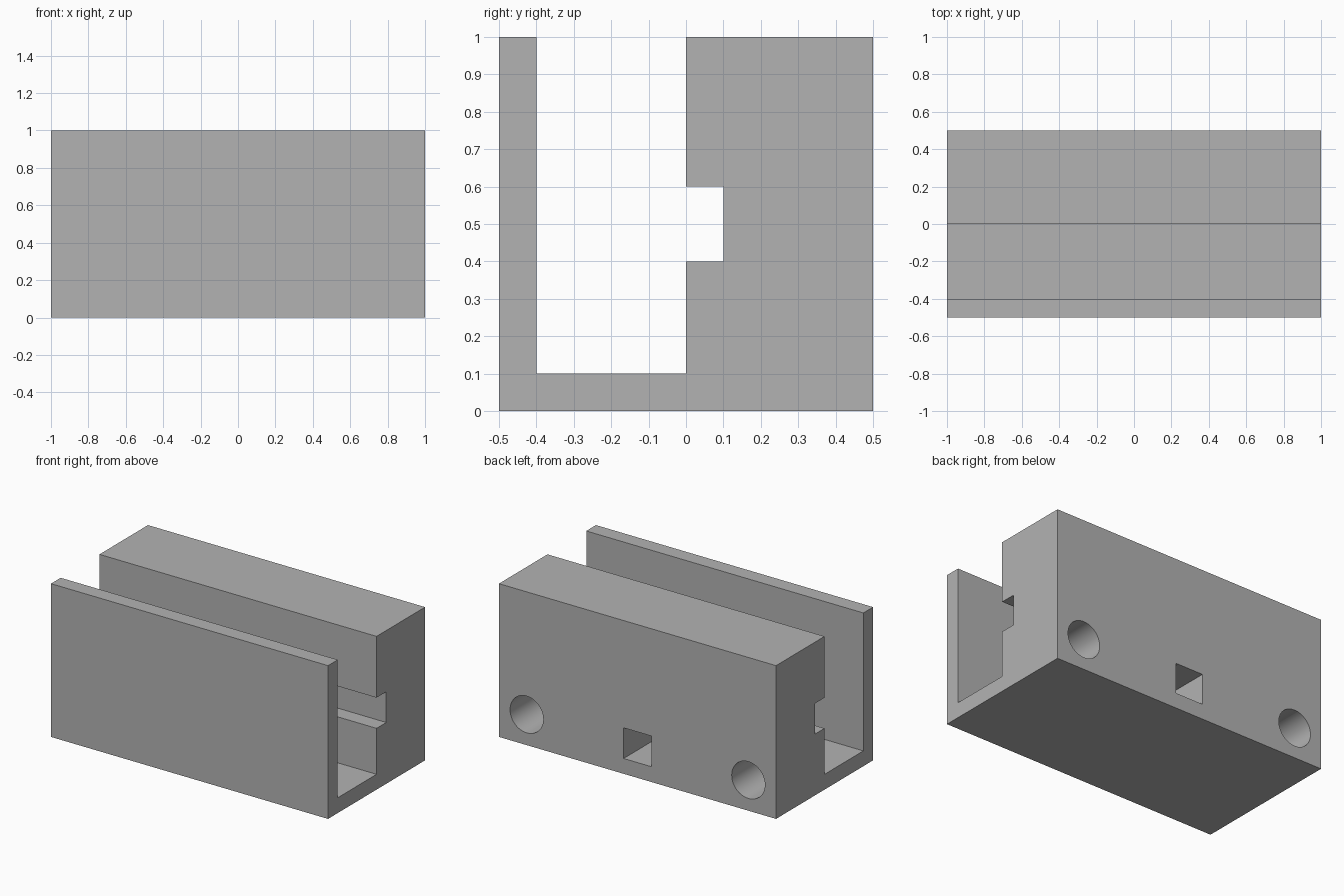
import bpy
import bmesh
import math

cube = bpy.data.objects.get("Cube")
if cube:
    bpy.data.objects.remove(cube, do_unlink=True)

grey = bpy.data.materials.new("plain grey")
grey.use_nodes = True
colour = (0.45, 0.45, 0.45, 1)
grey.diffuse_color = colour
grey.node_tree.nodes["Principled BSDF"].inputs["Base Color"].default_value = colour

HOLE_DEPTH = 0.4
BACK = 0.5


def add_prism(name, outline, start, move):
    """Extrude a closed outline of 3D points along a vector."""
    bm = bmesh.new()
    face = bm.faces.new([bm.verts.new(start(a, b)) for a, b in outline])
    swept = bmesh.ops.extrude_face_region(bm, geom=[face], use_keep_orig=True)
    verts = [v for v in swept["geom"] if isinstance(v, bmesh.types.BMVert)]
    bmesh.ops.translate(bm, verts=verts, vec=move)
    bmesh.ops.recalc_face_normals(bm, faces=bm.faces)
    mesh = bpy.data.meshes.new(name)
    bm.to_mesh(mesh)
    bm.free()
    mesh.materials.append(grey)
    obj = bpy.data.objects.new(name, mesh)
    bpy.context.collection.objects.link(obj)
    return obj


# Channel block: thin front wall, floor, thick back with a side groove
profile = [(-0.5, 0), (0.5, 0), (0.5, 1), (0, 1), (0, 0.6), (0.1, 0.6),
           (0.1, 0.4), (0, 0.4), (0, 0.1), (-0.4, 0.1), (-0.4, 1), (-0.5, 1)]
block = add_prism("channel_block", profile, lambda y, z: (-1, y, z), (2, 0, 0))


def cut_hole(name, outline):
    """Sink a blind hole into the back face."""
    cutter = add_prism(name, outline, lambda x, z: (x, BACK + 0.1, z),
                       (0, -HOLE_DEPTH - 0.1, 0))
    cutter.hide_render = True
    mod = block.modifiers.new(name, "BOOLEAN")
    mod.operation = "DIFFERENCE"
    mod.solver = "EXACT"
    mod.object = cutter
    bpy.context.view_layer.objects.active = block
    bpy.ops.object.modifier_apply(modifier=mod.name)
    bpy.data.objects.remove(cutter, do_unlink=True)


# Round holes near both ends
SIDES = 64
for side, label in ((1, "left"), (-1, "right")):
    angles = [math.tau * i / SIDES for i in range(SIDES)]
    cut_hole(label + "_round_hole",
             [(0.8 * side + 0.12 * math.cos(a), 0.2 + 0.12 * math.sin(a)) for a in angles])

# Square hole in the middle
cut_hole("square_hole", [(-0.1, 0.1), (0.1, 0.1), (0.1, 0.3), (-0.1, 0.3)])

# Smooth the round bores, keep the other edges sharp
for obj in bpy.context.selected_objects:
    obj.select_set(False)
block.select_set(True)
bpy.context.view_layer.objects.active = block
bpy.ops.object.shade_smooth_by_angle(angle=math.radians(30))
